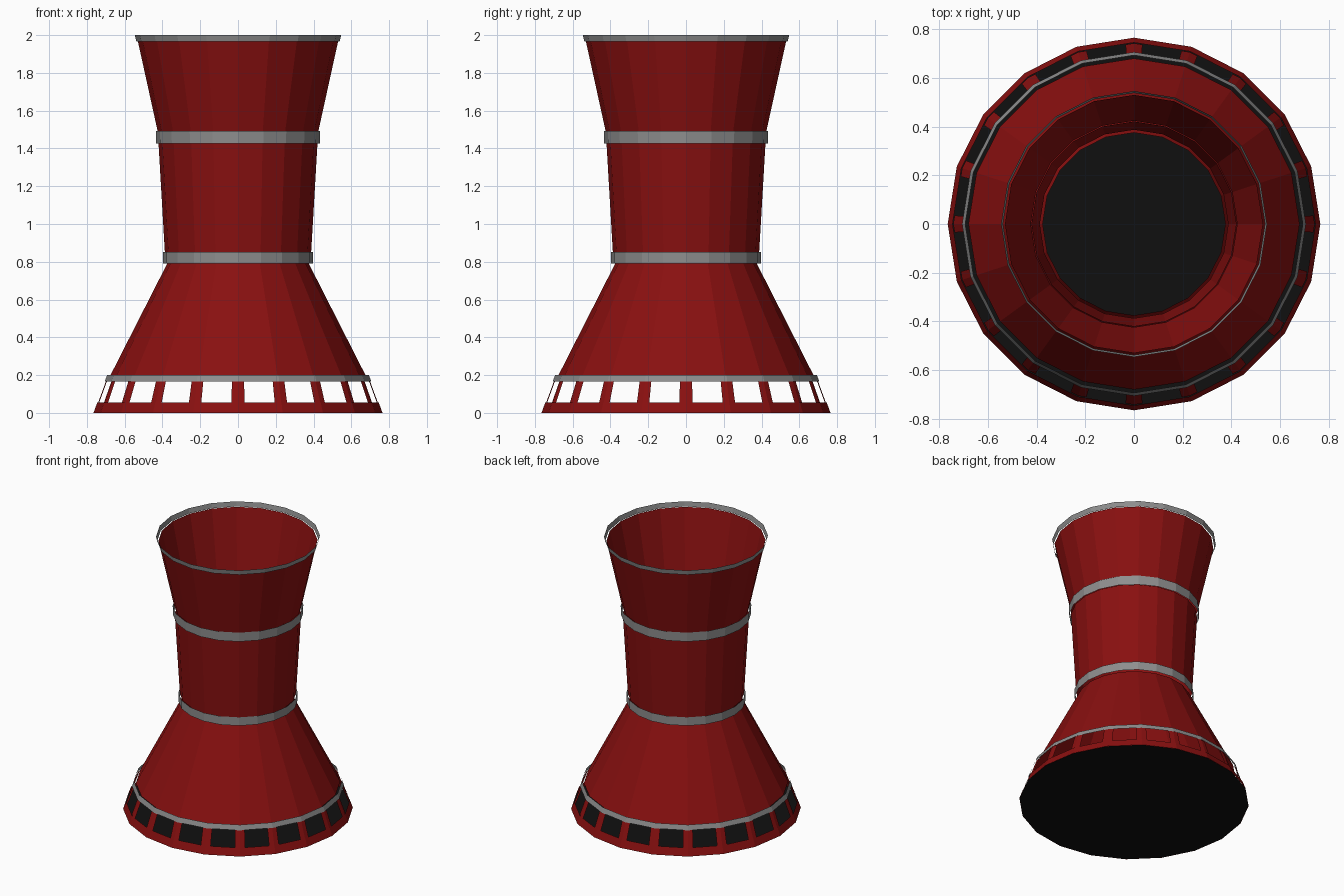
import bpy, bmesh, math
from mathutils import Vector

SIDES = 20

if "Cube" in bpy.data.objects:
    bpy.data.objects.remove(bpy.data.objects["Cube"], do_unlink=True)


def material(name, color):
    m = bpy.data.materials.new(name)
    m.use_nodes = True
    m.diffuse_color = (*color, 1)
    m.node_tree.nodes["Principled BSDF"].inputs["Base Color"].default_value = (*color, 1)
    return m


red = material("dark red paint", (0.25, 0.005, 0.005))
grey = material("grey metal", (0.27, 0.27, 0.27))
black = material("black floor", (0.005, 0.005, 0.005))


def finish(name, bm, mat):
    mesh = bpy.data.meshes.new(name)
    bm.to_mesh(mesh)
    bm.free()
    mesh.materials.append(mat)
    obj = bpy.data.objects.new(name, mesh)
    bpy.context.collection.objects.link(obj)
    return obj


def corner(r, z, i):
    a = 2 * math.pi * i / SIDES
    return Vector((r * math.cos(a), r * math.sin(a), z))


def shell(name, profile, mat):
    """Open faceted wall following a (radius, height) profile."""
    bm = bmesh.new()
    rings = [[bm.verts.new(corner(r, z, i)) for i in range(SIDES)] for r, z in profile]
    for low, high in zip(rings, rings[1:]):
        for i in range(SIDES):
            j = (i + 1) % SIDES
            bm.faces.new((low[i], low[j], high[j], high[i]))
    return finish(name, bm, mat)


# Floor disc
bm = bmesh.new()
bm.faces.new([bm.verts.new(corner(0.764, 0, -i)) for i in range(SIDES)])
finish("floor", bm, black)

# Red walls, stacked from the ground up
shell("base_ring", [(0.765, 0), (0.745, 0.055)], red)
shell("lower_cone", [(0.68, 0.19), (0.375, 0.79)], red)
shell("middle_wall", [(0.387, 0.845), (0.421, 1.43)], red)
shell("upper_flare", [(0.424, 1.485), (0.53, 1.967)], red)

# Grey bands standing slightly proud of the walls
shell("lower_band", [(0.706, 0.165), (0.693, 0.2)], grey)
shell("waist_band", [(0.397, 0.79), (0.397, 0.852)], grey)
shell("upper_band", [(0.433, 1.425), (0.435, 1.492)], grey)
shell("rim_band", [(0.538, 1.965), (0.546, 2.0)], grey)

# Thin pillars bent around each corner of the air inlet
bm = bmesh.new()
for i in range(SIDES):
    columns = []
    for side in (-1, 0, 1):
        columns.append([bm.verts.new(corner(r, z, i).lerp(corner(r, z, i + side), 0.15))
                        for r, z in ((0.742, 0.05), (0.698, 0.17))])
    for a, b in zip(columns, columns[1:]):
        bm.faces.new((a[0], b[0], b[1], a[1]))
finish("inlet_pillars", bm, red)
